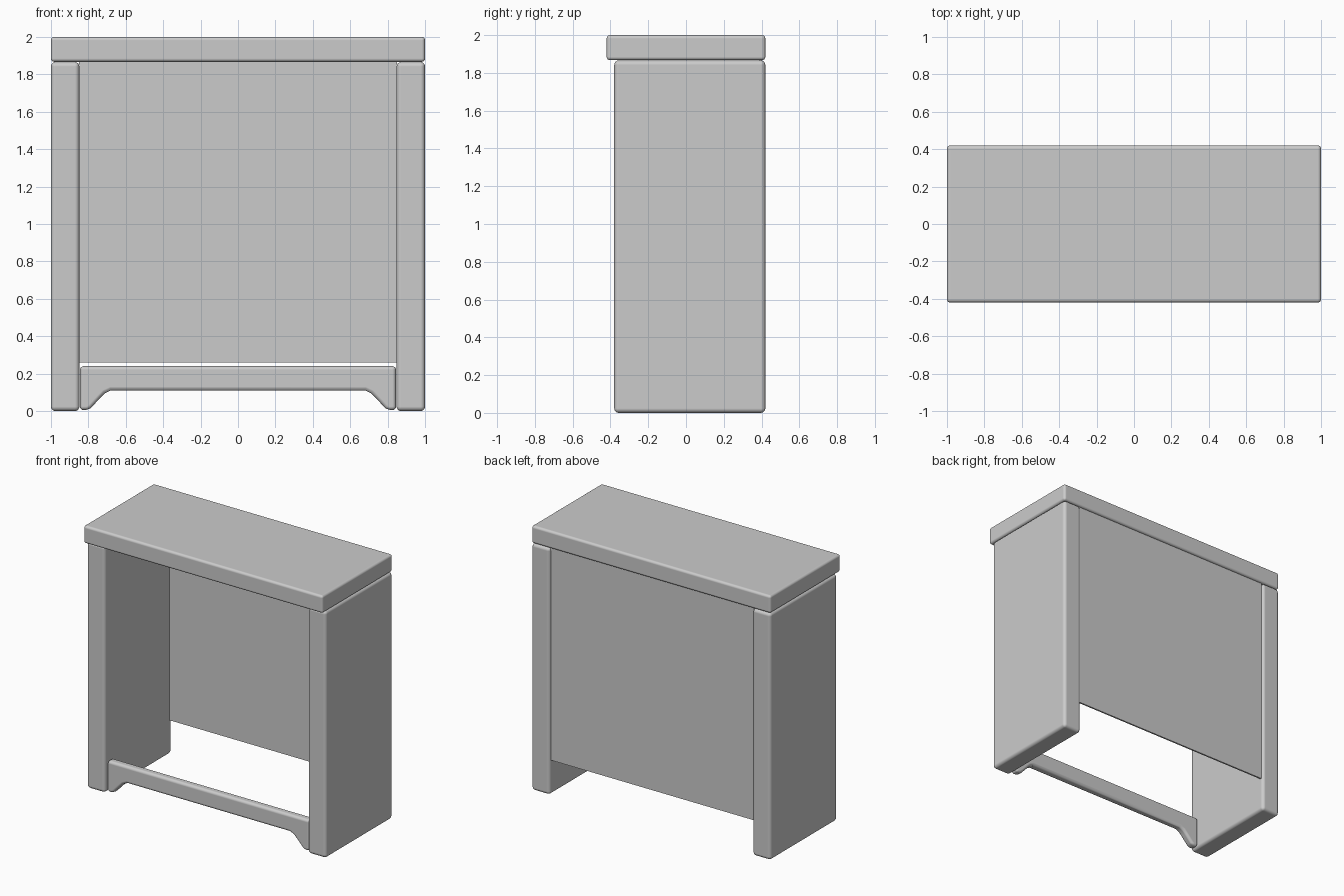
import bpy, bmesh

if "Cube" in bpy.data.objects:
    bpy.data.objects.remove(bpy.data.objects["Cube"])


def finish(name, bm, radius):
    bmesh.ops.recalc_face_normals(bm, faces=bm.faces)
    mesh = bpy.data.meshes.new(name)
    bm.to_mesh(mesh)
    bm.free()
    ob = bpy.data.objects.new(name, mesh)
    bpy.context.collection.objects.link(ob)
    if radius:
        for p in mesh.polygons:
            p.use_smooth = True
        bev = ob.modifiers.new("rounded_edges", 'BEVEL')
        bev.width = radius
        bev.segments = 4
        bev.limit_method = 'ANGLE'
        bev.angle_limit = 0.6
        bev.harden_normals = True
    return ob


def box(name, lo, hi, radius):
    bm = bmesh.new()
    bmesh.ops.create_cube(bm, size=1)
    for v in bm.verts:
        v.co = [(lo[i] + hi[i]) / 2 + v.co[i] * (hi[i] - lo[i]) for i in range(3)]
    return finish(name, bm, radius)


# Top slab, overhanging the front slightly
box("top_slab", (-1, -0.42, 1.867), (1, 0.42, 2.0), 0.018)

# Side panels
for side, x0, x1 in (("left", -1, -0.848), ("right", 0.848, 1)):
    box(side + "_side_panel", (x0, -0.38, 0), (x1, 0.42, 1.866), 0.024)

# Thin back panel, set just inside the rear edge and open at the bottom
box("back_panel", (-0.85, 0.39, 0.26), (0.85, 0.402, 1.868), 0)

# Front plinth rail: half profile mirrored, with flared feet
half = [(0.845, 0.24), (0.845, 0.005), (0.803, 0.005), (0.785, 0.018),
        (0.735, 0.072), (0.712, 0.095), (0.68, 0.11)]
profile = half + [(-x, z) for x, z in reversed(half)]
bm = bmesh.new()
face = bm.faces.new([bm.verts.new((x, -0.358, z)) for x, z in profile])
ext = bmesh.ops.extrude_face_region(bm, geom=[face])
for v in ext["geom"]:
    if isinstance(v, bmesh.types.BMVert):
        v.co.y = -0.295
finish("front_plinth_rail", bm, 0.02)
